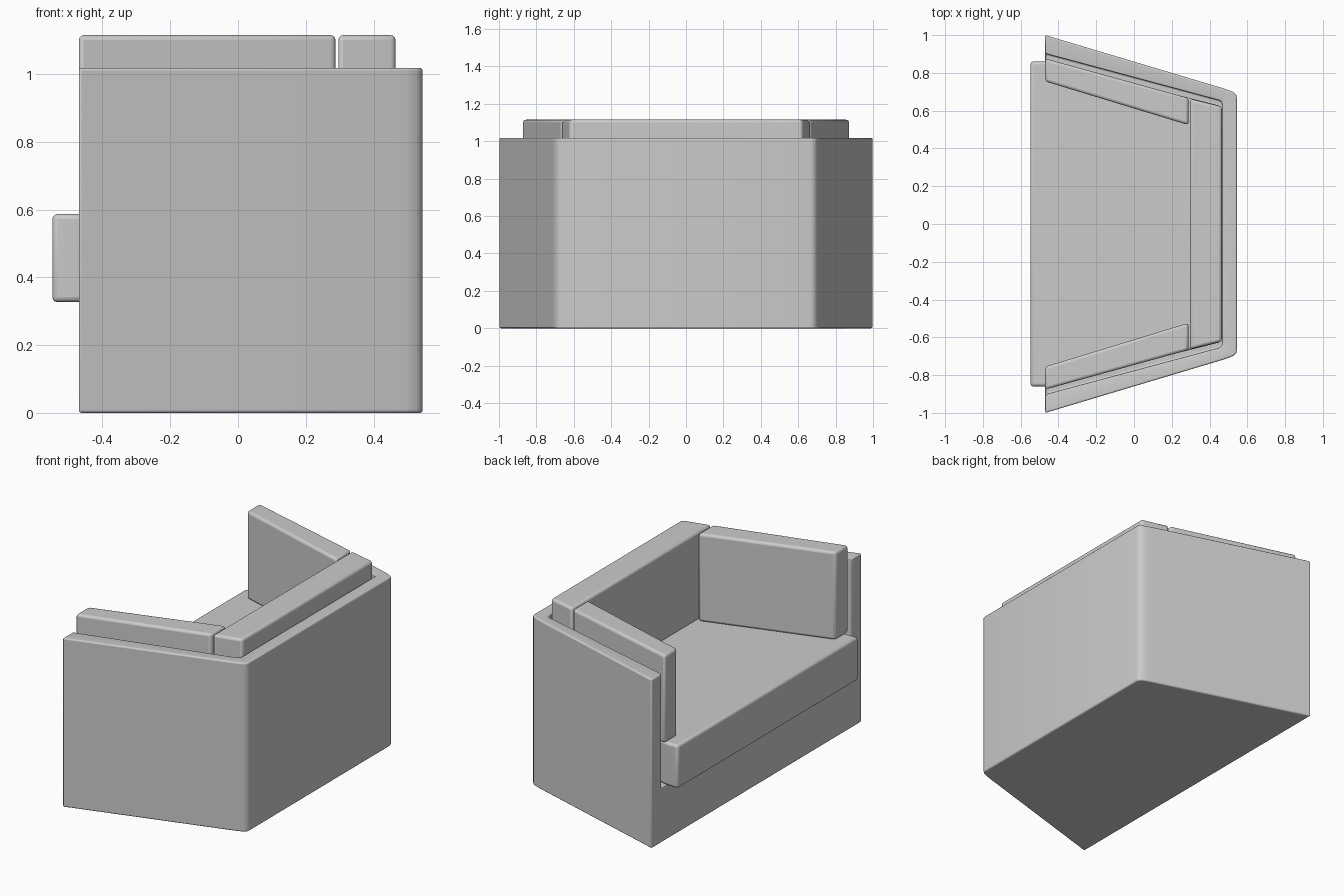
import bpy, bmesh

if "Cube" in bpy.data.objects:
    bpy.data.objects.remove(bpy.data.objects["Cube"])


def prism(name, outline, z0, z1):
    """Extrude a plan outline (x, y) from z0 to z1."""
    bm = bmesh.new()
    low = [bm.verts.new((x, y, z0)) for x, y in outline]
    high = [bm.verts.new((x, y, z1)) for x, y in outline]
    bm.faces.new(low)
    bm.faces.new(high)
    n = len(outline)
    for i in range(n):
        j = (i + 1) % n
        bm.faces.new((low[i], low[j], high[j], high[i]))
    bmesh.ops.recalc_face_normals(bm, faces=bm.faces)
    mesh = bpy.data.meshes.new(name)
    bm.to_mesh(mesh)
    bm.free()
    obj = bpy.data.objects.new(name, mesh)
    bpy.context.collection.objects.link(obj)
    return obj


def mirrored(half):
    """Close a half outline (y > 0) across the x axis."""
    return half + [(x, -y) for x, y in reversed(half)]


def soften(obj, width, segments=3):
    bev = obj.modifiers.new("soft_edges", 'BEVEL')
    bev.width = width
    bev.segments = segments
    bev.limit_method = 'ANGLE'
    bev.angle_limit = 0.7
    bpy.ops.object.select_all(action='DESELECT')
    obj.select_set(True)
    bpy.context.view_layer.objects.active = obj
    bpy.ops.object.shade_smooth_by_angle(angle=0.6)


# Shell: solid base with angled arms and back wall
shell = prism("shell", mirrored([(-0.47, 1.0), (0.46, 0.722), (0.50, 0.709),
                                 (0.528, 0.697), (0.542, 0.682), (0.545, 0.665)]),
              0.0, 1.018)
cutter = prism("shell_cutter", mirrored([(-0.7, 0.966), (-0.47, 0.902), (0.45, 0.655),
                                         (0.463, 0.648), (0.468, 0.63)]), 0.325, 1.3)
cutter.hide_render = True
cutter.hide_viewport = True
cut = shell.modifiers.new("seat_well", 'BOOLEAN')
cut.operation = 'DIFFERENCE'
cut.object = cutter
cut.solver = 'EXACT'
soften(shell, 0.008)

# Seat cushion overhanging the front
seat = prism("seat_cushion", mirrored([(-0.548, 0.86), (-0.47, 0.86), (0.46, 0.625)]),
             0.327, 0.587)
soften(seat, 0.015)

# Back cushion
back = prism("back_cushion", mirrored([(0.296, 0.663), (0.465, 0.622)]), 0.585, 1.115)
soften(back, 0.015)

# Side cushions, one along each arm
for label, s in (("left", 1), ("right", -1)):
    side = prism(label + "_side_cushion",
                 [(-0.47, 0.876 * s), (-0.47, 0.755 * s),
                  (0.288, 0.524 * s), (0.288, 0.667 * s)], 0.585, 1.115)
    soften(side, 0.015)
